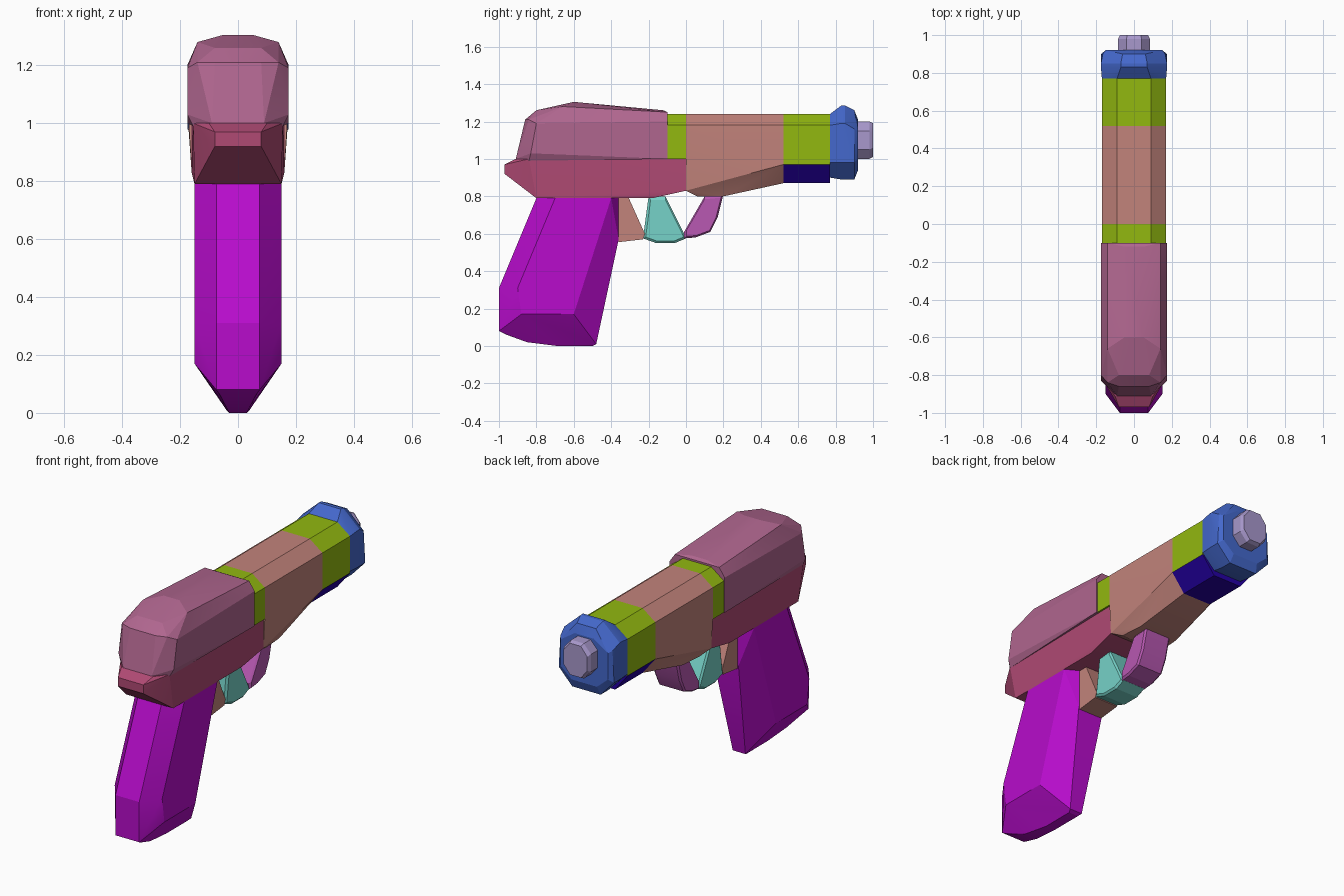
import bpy
import bmesh
from math import radians

default_cube = bpy.data.objects.get("Cube")
if default_cube:
    bpy.data.objects.remove(default_cube, do_unlink=True)


def material(name, hex_code):
    """Flat material from an sRGB hex code, stored as linear values."""
    srgb = [value / 255 for value in bytes.fromhex(hex_code)]
    linear = [c / 12.92 if c < .04 else ((c + .055) / 1.055) ** 2.4 for c in srgb]
    mat = bpy.data.materials.new(name)
    mat.use_nodes = True
    mat.diffuse_color = (*linear, 1)
    mat.node_tree.nodes["Principled BSDF"].inputs["Base Color"].default_value = (*linear, 1)
    return mat


magenta = material("magenta", "B80CCC")
crimson = material("crimson", "B04A74")
mauve = material("mauve", "B0668F")
green = material("lime green", "92B810")
dusty = material("dusty pink", "C2837B")
navy = material("deep indigo", "2400A4")
blue = material("blue", "4468CC")
lavender = material("lavender", "A898CC")
teal = material("teal", "76D2C8")
orchid = material("orchid", "B858B2")


def hull(name, mat, half_points):
    """Faceted solid: convex hull of points (x, y, z) mirrored across x."""
    bm = bmesh.new()
    for x, y, z in half_points:
        for side in (x, -x):
            bm.verts.new((side, y, z))
    result = bmesh.ops.convex_hull(bm, input=bm.verts)
    unused = {v for v in result["geom_interior"] + result["geom_unused"]
              if isinstance(v, bmesh.types.BMVert)}
    bmesh.ops.delete(bm, geom=list(unused), context="VERTS")
    bmesh.ops.dissolve_limit(bm, angle_limit=radians(1), verts=bm.verts, edges=bm.edges)
    bmesh.ops.recalc_face_normals(bm, faces=bm.faces)
    mesh = bpy.data.meshes.new(name)
    bm.to_mesh(mesh)
    bm.free()
    mesh.materials.append(mat)
    obj = bpy.data.objects.new(name, mesh)
    bpy.context.collection.objects.link(obj)
    bpy.ops.object.select_all(action="DESELECT")
    obj.select_set(True)
    bpy.context.view_layer.objects.active = obj
    bpy.ops.object.shade_smooth_by_angle(angle=radians(15))
    return obj


def extrusion(section, *stations):
    """Repeat an (x, z) section at several y stations."""
    return [(x, y, z) for y in stations for x, z in section]


def plate(profile, half_width, chamfer=0):
    """Side profile (y, z) given a width, with edges softened toward its centre."""
    cy = sum(y for y, z in profile) / len(profile)
    cz = sum(z for y, z in profile) / len(profile)
    inner = 1 - chamfer
    outer_loop = [(half_width * inner, y, z) for y, z in profile]
    flat_loop = [(half_width, cy + (y - cy) * inner, cz + (z - cz) * inner)
                 for y, z in profile]
    return outer_loop + flat_loop


# Handle: wide flats, narrower back and front, tapered foot
hull("grip", magenta, [
    (.15, -.7, .79), (.15, -.9, .31), (.15, -.88, .17), (.15, -.6, .17), (.15, -.4, .79),
    (.075, -.8, .79), (.075, -1, .31), (.075, -1, .08),
    (.08, -.36, .79), (.08, -.36, .57), (.04, -.48, .01),
    (.03, -.5, 0), (.03, -.69, 0), (.04, -.85, .02), (.06, -.96, .06)])

# Lower frame with the pointed tail
hull("frame", crimson, [
    (.08, -.97, .97), (.08, -.97, .92), (.1, -.91, 1), (.155, -.84, 1),
    (.15, -.8, .79), (.15, -.18, .79), (.16, 0, .83), (.16, 0, 1)])

# Rounded rear housing
hull("rear_housing", mauve, [
    (.155, -.84, .99), (.175, -.83, 1.03), (.175, -.8, 1.19), (.14, -.84, 1.21),
    (.09, -.91, 1), (.08, -.86, 1.21), (.08, -.8, 1.26),
    (.14, -.66, 1.28), (.05, -.6, 1.305),
    (.05, -.12, 1.26), (.14, -.1, 1.25), (.175, -.1, 1.2), (.175, -.1, 1)])

# Barrel: shared roof section, plain bands and a shaped middle
roof = [(.09, 1.24), (.17, 1.18)]
hull("rear_band", green, extrusion(roof + [(.17, 1)], -.1, 0))
hull("barrel_body", dusty, extrusion(roof, 0, .52) + [
    (.17, 0, 1), (.16, 0, .83), (.13, .06, .8), (.12, .2, .8),
    (.17, .3, 1), (.17, .52, .97), (.09, .52, .87)])
hull("front_band", green, extrusion(roof + [(.17, .97)], .52, .77))
hull("under_band", navy, extrusion([(.17, .97), (.09, .87)], .52, .77))

# Muzzle ring and nozzle
hull("muzzle_ring", blue,
     extrusion([(.09, 1.24), (.17, 1.18), (.17, .98), (.09, .9)], .77)
     + extrusion([(.07, 1.285), (.175, 1.19)], .83, .85)
     + extrusion([(.175, .98), (.09, .89)], .83, .9)
     + extrusion([(.06, 1.26), (.165, 1.16)], .9)
     + extrusion([(.06, 1.21), (.15, 1.15), (.15, 1), (.08, .94)], .92))
hull("nozzle", lavender,
     extrusion([(.04, 1.2), (.085, 1.15), (.085, 1.05), (.04, 1)], .9, .98)
     + extrusion([(.035, 1.19), (.075, 1.14), (.075, 1.06), (.035, 1.01)], 1))

# Trigger and guard
hull("guard_rear", dusty, plate(
    [(-.37, .8), (-.31, .8), (-.22, .6), (-.23, .57), (-.36, .555)], .075))
hull("trigger", teal, plate(
    [(-.2, .8), (-.11, .8), (-.01, .6), (0, .575), (-.06, .55), (-.16, .55), (-.23, .575)],
    .08, .12))
hull("guard_front", orchid, plate(
    [(.1, .8), (.2, .81), (.17, .69), (.13, .61), (.05, .58), (-.01, .575), (-.01, .61)],
    .085, .12))
